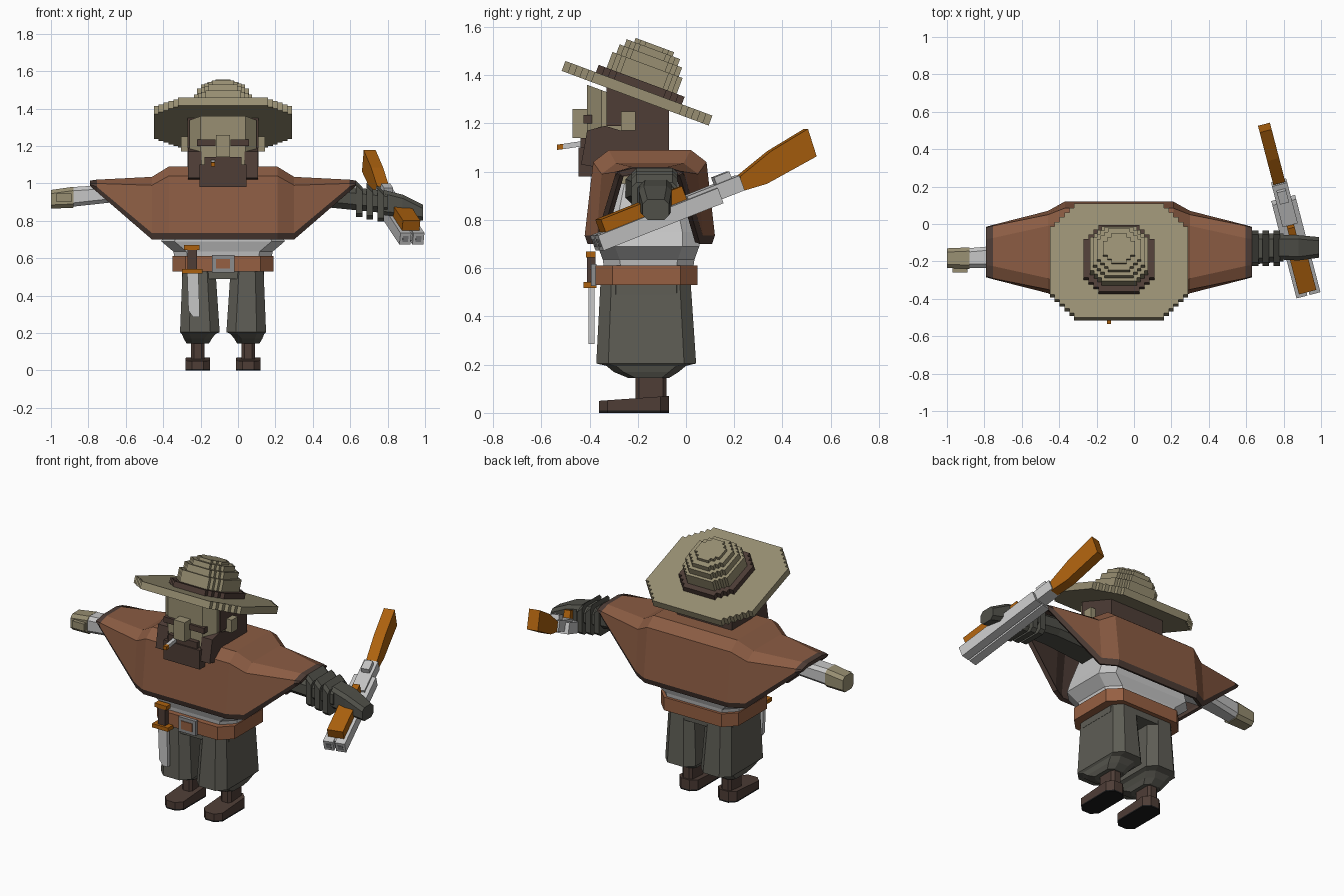
import bpy, bmesh, math
from mathutils import Vector, Matrix

cube = bpy.data.objects.get("Cube")
if cube:
    bpy.data.objects.remove(cube, do_unlink=True)

CX = -0.08  # body centre line


def material(name, rgb):
    m = bpy.data.materials.new(name)
    col = [(c / 255 / 12.92 if c < 11 else ((c / 255 + 0.055) / 1.055) ** 2.4) for c in rgb] + [1]
    m.diffuse_color = col
    m.use_nodes = True
    m.node_tree.nodes["Principled BSDF"].inputs["Base Color"].default_value = col
    return m


BROWN = material("poncho brown", (139, 92, 67))
BELT = material("belt leather", (150, 96, 66))
DARK = material("dark brown", (78, 61, 54))
KHAKI = material("khaki", (152, 143, 114))
PANTS = material("trouser grey", (94, 93, 85))
GLOVE = material("glove grey", (80, 80, 73))
PALE = material("pale grey", (198, 198, 198))
STEEL = material("buckle grey", (140, 141, 143))
WOOD = material("orange wood", (172, 97, 14))
BLACK = material("sole black", (26, 26, 27))


def finish(name, bm, *mats):
    bmesh.ops.recalc_face_normals(bm, faces=bm.faces)
    me = bpy.data.meshes.new(name)
    bm.to_mesh(me)
    bm.free()
    for m in mats:
        me.materials.append(m)
    ob = bpy.data.objects.new(name, me)
    bpy.context.collection.objects.link(ob)
    return ob


def loft(name, rings, mat):
    bm = bmesh.new()
    rows = [[bm.verts.new(p) for p in r] for r in rings]
    n = len(rows[0])
    for a, b in zip(rows, rows[1:]):
        for i in range(n):
            bm.faces.new((a[i], a[(i + 1) % n], b[(i + 1) % n], b[i]))
    bm.faces.new(rows[0])
    bm.faces.new(rows[-1])
    return finish(name, bm, mat)


def ring(axis, t, a0, a1, b0, b1, c):
    """Rectangle with cut corners, across the z or x axis."""
    pts = [(a0 + c, b0), (a1 - c, b0), (a1, b0 + c), (a1, b1 - c),
           (a1 - c, b1), (a0 + c, b1), (a0, b1 - c), (a0, b0 + c)]
    return [Vector((a, b, t)) if axis == "z" else Vector((t, a, b)) for a, b in pts]


def box(name, x0, x1, y0, y1, z0, z1, mat):
    return loft(name, [[(x0, y0, z), (x1, y0, z), (x1, y1, z), (x0, y1, z)] for z in (z0, z1)], mat)


def side_prism(name, profile, x0, x1, mat):
    return loft(name, [[(x, y, z) for y, z in profile] for x in (x0, x1)], mat)


def stepped_disc(name, rx, ry, z0, z1, cut, steps, mat):
    """Slab whose corners are cut as stairs."""
    s = cut / steps
    quarter = []
    for i in range(steps):
        quarter += [(rx - i * s, ry - cut + i * s), (rx - (i + 1) * s, ry - cut + i * s)]
    quarter.append((rx - cut, ry))
    left = [(-x, y) for x, y in reversed(quarter)]
    half = quarter + left
    outline = half + [(-x, -y) for x, y in half]
    return loft(name, [[(x, y, z) for x, y in outline] for z in (z0, z1)], mat)


# Hat, tipped back
hat = Matrix.Translation((CX, -0.203, 1.325)) @ Matrix.Rotation(math.radians(-20.4), 4, "X")
for name, rx, ry, z0, z1, cut, steps, mat in (
        ("hat_brim", .37, .325, -.022, .022, .13, 5, KHAKI),
        ("hat_band", .19, .19, .02, .055, .08, 3, DARK),
        ("hat_crown_low", .155, .155, .05, .125, .06, 3, KHAKI),
        ("hat_crown_mid", .138, .138, .12, .165, .06, 3, KHAKI),
        ("hat_crown_high", .118, .118, .16, .195, .06, 3, KHAKI),
        ("hat_crown_top", .085, .085, .19, .213, .045, 2, KHAKI)):
    stepped_disc(name, rx, ry, z0, z1, cut, steps, mat).matrix_world = hat

# Head, hair, face and beard
top = ring("z", 1.36, CX - .18, CX + .18, -.41, -.09, .06)
for p in top:
    p.z -= .37 * (p.y + .41)
loft("head", [ring("z", 1.05, CX - .18, CX + .18, -.41, -.09, .06), top], KHAKI)
box("neck", CX - .12, CX + .12, -.3, -.1, .95, 1.1, KHAKI)
side_prism("hair", [(-.33, 1.19), (-.27, 1.19), (-.27, 1.09), (-.07, 1.09), (-.07, 1.27), (-.33, 1.36)],
           CX - .19, CX + .19, DARK)
box("nose", CX - .038, CX + .038, -.47, -.4, 1.14, 1.26, KHAKI)
box("chin_beard", CX - .125, CX + .125, -.445, -.2, .98, 1.1, DARK)
box("moustache", CX - .1, CX + .1, -.437, -.38, 1.09, 1.14, DARK)
for side, s in (("left", 1), ("right", -1)):
    def span(a, b):
        return sorted((CX + s * a, CX + s * b))
    box(side + "_ear", *span(.18, .225), -.27, -.21, 1.17, 1.25, KHAKI)
    box(side + "_brow", *span(.04, .14), -.425, -.38, 1.2, 1.235, DARK)
    side_prism(side + "_sideburn", [(-.435, 1.03), (-.27, 1.0), (-.27, 1.17), (-.335, 1.19), (-.41, 1.17)],
               *span(.115, .188), DARK)

    # Trouser legs and boots
    loft(side + "_trouser_leg", [ring("z", z, *span(a, b), y0, y1, c) for z, a, b, y0, y1, c in (
        (.145, .075, .195, -.24, -.07, .03), (.17, .06, .21, -.3, -.03, .04), (.195, .04, .22, -.33, 0, .04),
        (.205, .018, .23, -.372, .042, .05), (.53, .04, .217, -.355, .02, .045))], PANTS)
    loft(side + "_boot_shaft", [ring("z", z, *span(.1, .17), -.21, -.08, .015) for z in (.04, .16)], DARK)
    foot = [[Vector((p.x, p.y, z + k * (p.y + .36))) for p in ring("z", 0, *span(.07, .2), -.36, -.07, .035)]
            for z, k in ((.009, 0), (.05, .07))]
    loft(side + "_boot_foot", foot, DARK)
    loft(side + "_boot_sole", [ring("z", z, *span(.07, .2), -.36, -.07, .035) for z in (0, .009)], BLACK)

# Cigarette
side_prism("cigarette", [(-.51, 1.093), (-.43, 1.105), (-.43, 1.127), (-.51, 1.115)], CX - .065, CX - .043, PALE)
side_prism("cigarette_tip", [(-.535, 1.09), (-.51, 1.093), (-.51, 1.115), (-.535, 1.112)], CX - .065, CX - .043, WOOD)

# Poncho: arched cross-sections open below, with a dark hem and lining
half = [  # x, top z, shoulder z, hem z, hem y, shoulder y, top y
    (.29, 1.09, 1.04, .7, .27, .235, .17), (.38, 1.035, .99, .7, .22, .2, .14),
    (.675, 1.02, 1.0, .955, .145, .14, .075), (.71, 1.015, 1.0, .985, .135, .13, .07)]
sections = [(-r[0], *r[1:]) for r in reversed(half)] + half
bm = bmesh.new()
rows = []
for x, zt, zs, zh, yh, ys, yt in sections:
    band = zh + min(.035, (zs - zh) * .6)
    edge = [(-yh + .012, zh), (-yh, band), (-ys, zs), (-yt, zt)]
    edge += [(-y, z) for y, z in reversed(edge)]
    rows.append([bm.verts.new((CX + x, y - .15, z)) for y, z in edge])
last = len(rows) - 2
for r, (a, b) in enumerate(zip(rows, rows[1:])):
    for i in range(7):
        f = bm.faces.new((a[i], b[i], b[i + 1], a[i + 1]))
        f.material_index = 1 if i in (0, 6) or r in (0, last) else 0
poncho = finish("poncho", bm, BROWN, DARK, DARK)
up = max(poncho.data.polygons, key=lambda p: p.center.z)
if up.normal.z < 0:
    poncho.data.flip_normals()
mod = poncho.modifiers.new("Cloth thickness", "SOLIDIFY")
mod.thickness, mod.offset = .025, -1
mod.material_offset = mod.material_offset_rim = 1

# Shirt, belt, hips
loft("shirt", [ring("z", z, CX - rx, CX + rx, -.155 - ry, -.155 + ry, .07) for z, rx, ry in (
    (.6, .26, .185), (.635, .265, .19), (.69, .33, .21), (.75, .31, .21), (.95, .25, .17))], PALE)
loft("belt", [ring("z", z, CX - .27, CX + .27, -.375, .048, .07) for z in (.53, .612)], BELT)
loft("hips", [ring("z", z, CX - .22, CX + .22, -.35, .02, .06) for z in (.49, .55)], PANTS)
box("buckle", CX - .06, CX + .06, -.393, -.37, .525, .617, STEEL)
box("buckle_center", CX - .038, CX + .038, -.398, -.39, .545, .597, BELT)

# Dagger
box("dagger_pommel", -.29, -.205, -.415, -.375, .645, .67, WOOD)
box("dagger_grip", -.27, -.22, -.41, -.375, .54, .645, DARK)
box("dagger_guard", -.3, -.19, -.425, -.37, .518, .542, WOOD)
loft("dagger_blade", [[(x, y, z) for x, y in ((a, -.405), (b, -.405), (b, -.38), (a, -.38))] for z, a, b in (
    (.52, -.272, -.212), (.32, -.265, -.205), (.285, -.24, -.205))], PALE)

# Right arm with bare hand
loft("right_sleeve", [ring("x", *r, .02) for r in (
    (-.89, -.235, -.13, .875, .98), (-.66, -.235, -.11, .9, .995), (-.3, -.25, -.07, .88, .99))], PALE)
loft("right_hand", [ring("x", *r, .02) for r in (
    (-1, -.235, -.13, .865, .965), (-.88, -.24, -.125, .87, .982))], KHAKI)
box("right_thumb", -.97, -.89, -.26, -.23, .9, .945, KHAKI)

# Left arm with layered gauntlet
loft("left_sleeve", [ring("x", *r, .03) for r in (
    (.2, -.25, -.05, .86, 1.0), (.5, -.23, -.05, .87, .99), (.8, -.2, -.05, .84, .96))], GLOVE)
for i in range(3):
    x, drop = .63 + i * .058, i * .012
    loft("gauntlet_plate_%d" % (i + 1), [ring("x", x + dx, -.225, -.035, .82 - drop, 1.015 - drop - dx, .02)
                                         for dx in (0, .035)], GLOVE)
loft("left_hand", [ring("x", *r, .02) for r in (
    (.78, -.19, -.06, .83, .965), (.88, -.195, -.06, .82, .94), (.99, -.18, -.07, .8, .885))], GLOVE)

# Double barrelled gun, built along y from the muzzle and then aimed
aim = (Matrix.Translation((.93, -.37, .705)) @ Matrix.Rotation(math.radians(14.6), 4, "Z")
       @ Matrix.Rotation(math.radians(21), 4, "X"))
gun = [box("gun_receiver", -.042, .042, .42, .66, -.02, .045, PALE),
       box("gun_rib", -.025, .025, 0.02, .5, -.02, .025, PALE),
       box("gun_hammer", -.025, .025, .56, .63, .04, .075, PALE),
       box("gun_forend", -.048, .048, .04, .25, .03, .088, WOOD),
       box("gun_trigger_guard", -.02, .02, .34, .42, .03, .09, WOOD),
       side_prism("gun_stock", [(.645, -.02), (.76, -.03), (1.0, 0), (1.006, .12), (.825, .09), (.665, .04)],
                  -.033, .033, WOOD)]
for s in (-1, 1):
    tag = "left" if s > 0 else "right"
    x = s * .036
    gun.append(box("gun_%s_barrel" % tag, x - .03, x + .03, 0, .55, -.035, .032, PALE))
    gun.append(box("gun_%s_bore" % tag, x - .015, x + .015, -.003, .003, -.017, .015, STEEL))
for part in gun:
    part.matrix_world = aim
